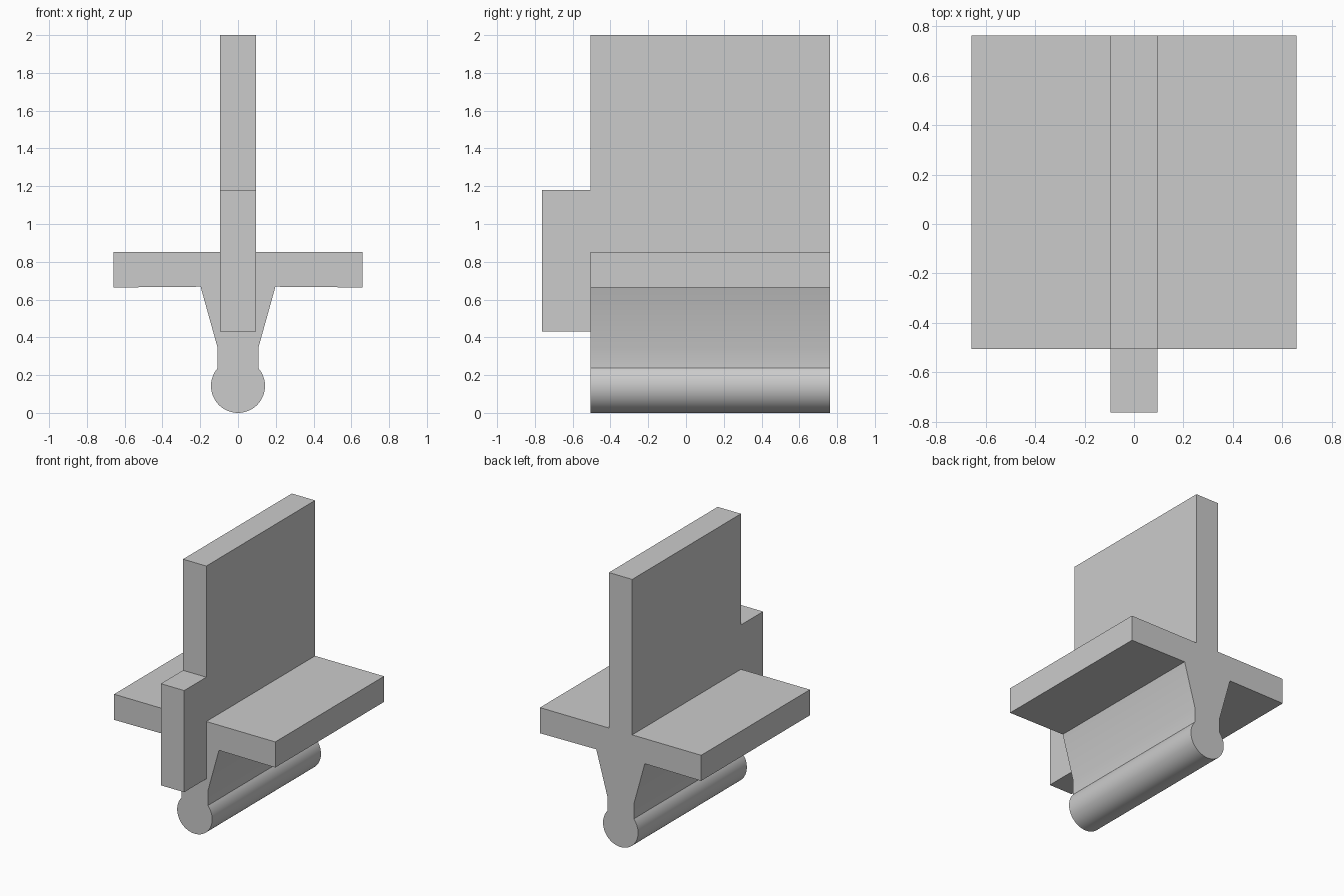
import bpy
import bmesh
import math

cube = bpy.data.objects.get("Cube")
if cube:
    bpy.data.objects.remove(cube, do_unlink=True)

grey = bpy.data.materials.new("plain_grey")
grey.use_nodes = True
colour = (0.6, 0.6, 0.6, 1)
grey.diffuse_color = colour
grey.node_tree.nodes["Principled BSDF"].inputs["Base Color"].default_value = colour


def extrude_profile(name, outline, y_front, y_back):
    """Extrude a closed x-z outline along y."""
    bm = bmesh.new()
    face = bm.faces.new([bm.verts.new((x, y_front, z)) for x, z in outline])
    result = bmesh.ops.extrude_face_region(bm, geom=[face], use_keep_orig=True)
    moved = [v for v in result["geom"] if isinstance(v, bmesh.types.BMVert)]
    bmesh.ops.translate(bm, verts=moved, vec=(0, y_back - y_front, 0))
    bmesh.ops.recalc_face_normals(bm, faces=bm.faces)
    mesh = bpy.data.meshes.new(name)
    bm.to_mesh(mesh)
    bm.free()
    mesh.materials.append(grey)
    obj = bpy.data.objects.new(name, mesh)
    bpy.context.collection.objects.link(obj)
    bpy.ops.object.select_all(action="DESELECT")
    obj.select_set(True)
    bpy.context.view_layer.objects.active = obj
    bpy.ops.object.shade_smooth_by_angle(angle=math.radians(30))
    return obj


FRONT, BACK, HALF = -0.505, 0.763, 0.095

# Rounded bead at the foot, from the bottom up to the neck
radius, steps = 0.143, 24
start, end = -math.pi / 2, math.acos(0.108 / radius)
bead = []
for i in range(steps + 1):
    a = start + (end - start) * i / steps
    bead.append((radius * math.cos(a), radius + radius * math.sin(a)))

# Neck, flare, side flange and upright blade
right_half = bead[1:] + [(0.108, 0.345), (0.198, 0.668), (0.658, 0.664),
                         (0.658, 0.853), (HALF, 0.853), (HALF, 2.0)]
left_half = [(-x, z) for x, z in reversed(right_half)]
extrude_profile("cross_rail", [(0, 0)] + right_half + left_half, FRONT, BACK)

# Tab projecting from the front of the blade
tab = [(-HALF, 0.43), (HALF, 0.43), (HALF, 1.18), (-HALF, 1.18)]
extrude_profile("front_tab", tab, -0.763, FRONT)
